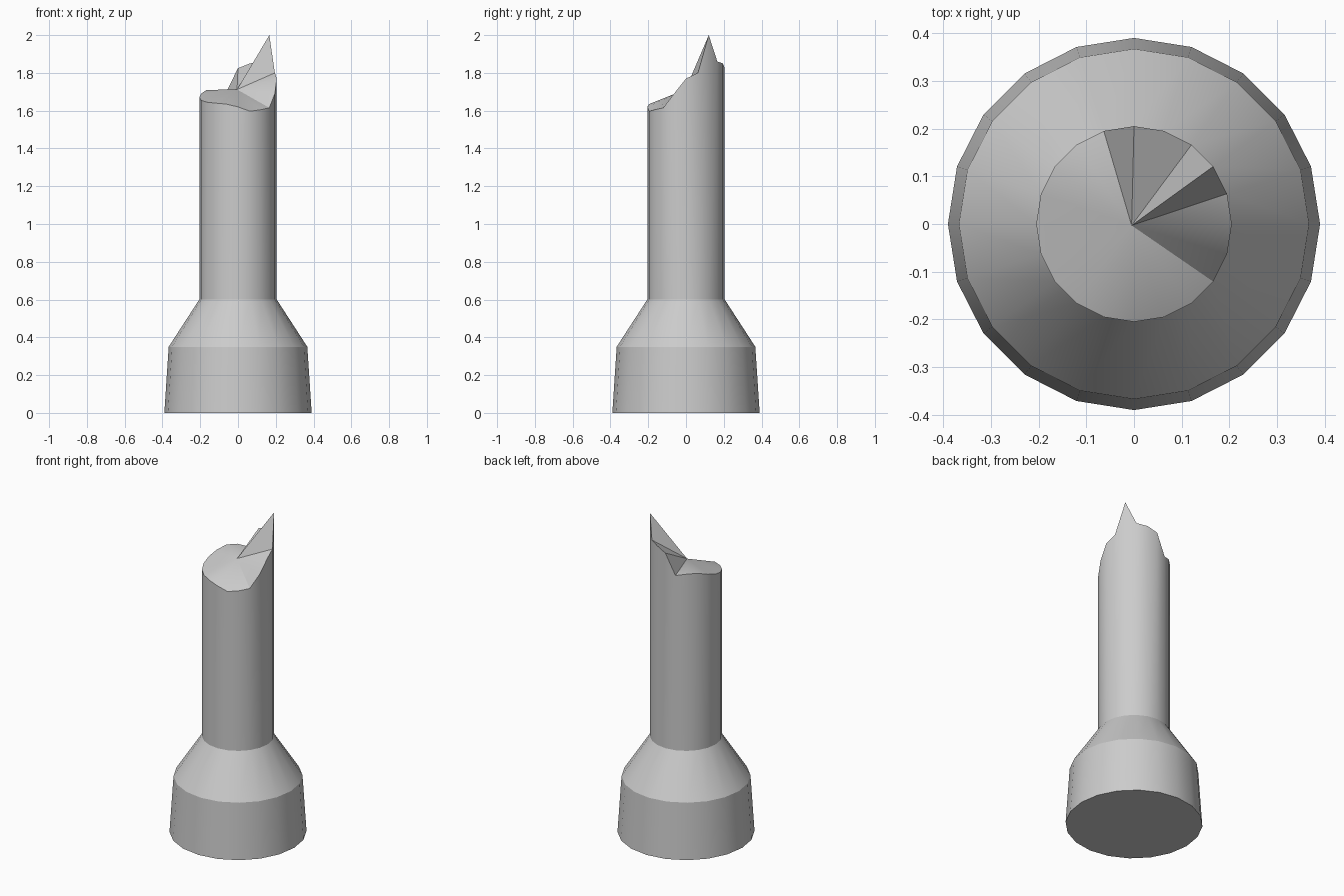
import bpy, bmesh, math
from math import cos, sin, pi

if "Cube" in bpy.data.objects:
    bpy.data.objects.remove(bpy.data.objects["Cube"])

SIDES = 20
SHAFT_R = 0.205
# height of the broken rim at each side, counter-clockwise from +x
RIM = [1.77, 1.80, 2.00, 1.86, 1.85, 1.825, 1.697, 1.71, 1.71, 1.69,
       1.67, 1.655, 1.645, 1.64, 1.635, 1.62, 1.597, 1.605, 1.615, 1.69]

bm = bmesh.new()


def ring(radius, heights):
    return [bm.verts.new((radius * cos(2 * pi * i / SIDES),
                          radius * sin(2 * pi * i / SIDES), h))
            for i, h in enumerate(heights)]


# flared foot, sloped shoulder, shaft and jagged rim
rings = [ring(0.39, [0] * SIDES), ring(0.367, [0.35] * SIDES),
         ring(SHAFT_R, [0.6] * SIDES), ring(SHAFT_R, RIM)]
for low, high in zip(rings, rings[1:]):
    for i in range(SIDES):
        j = (i + 1) % SIDES
        bm.faces.new((low[i], low[j], high[j], high[i]))

# underside
bm.faces.new(rings[0][::-1])

# fractured top fanning out from its centre
centre = bm.verts.new((-0.005, -0.003, 1.712))
top = rings[-1]
for i in range(SIDES):
    bm.faces.new((top[i], top[(i + 1) % SIDES], centre))

mesh = bpy.data.meshes.new("broken_column")
bm.to_mesh(mesh)
bm.free()
column = bpy.data.objects.new("broken_column", mesh)
bpy.context.collection.objects.link(column)

# smooth round the sides, crisp between sections
bpy.context.view_layer.objects.active = column
column.select_set(True)
bpy.ops.object.shade_smooth_by_angle(angle=math.radians(25))
